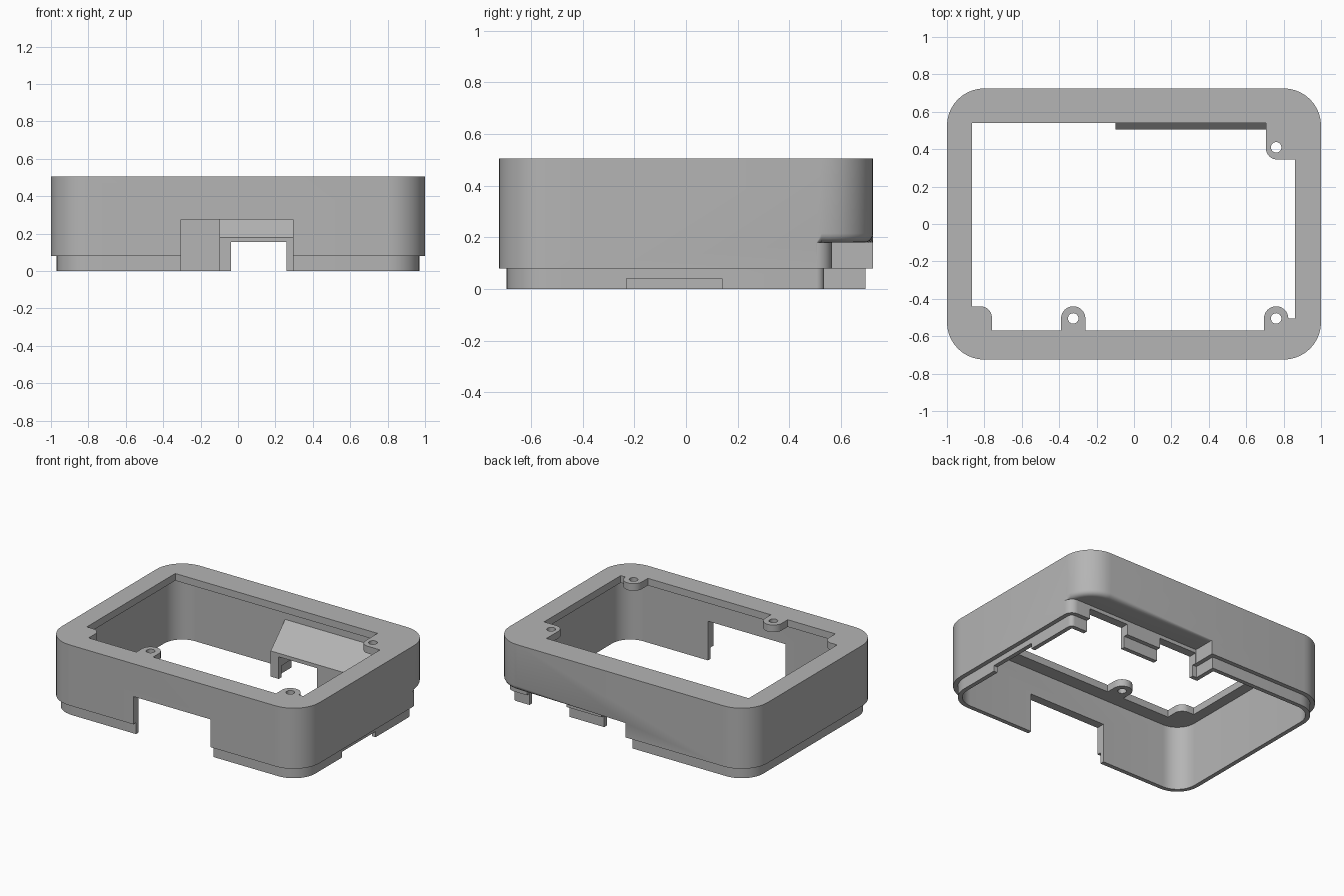
import bpy, bmesh, math
from mathutils import Vector

if "Cube" in bpy.data.objects:
    bpy.data.objects.remove(bpy.data.objects["Cube"], do_unlink=True)

grey = bpy.data.materials.new("plain grey plastic")
grey.use_nodes = True
colour = (0.46, 0.46, 0.46, 1)
grey.diffuse_color = colour
grey.node_tree.nodes["Principled BSDF"].inputs["Base Color"].default_value = colour


def extrude(name, points, low, high, axis="z"):
    """Closed prism from a 2D profile, along z (xy points) or x (yz points)."""
    place = (lambda a, b, h: (a, b, h)) if axis == "z" else (lambda a, b, h: (h, a, b))
    bm = bmesh.new()
    face = bm.faces.new([bm.verts.new(place(a, b, low)) for a, b in points])
    grown = bmesh.ops.extrude_face_region(bm, geom=[face])["geom"]
    shift = Vector(place(0, 0, high - low))
    bmesh.ops.translate(bm, verts=[v for v in grown if isinstance(v, bmesh.types.BMVert)], vec=shift)
    bmesh.ops.recalc_face_normals(bm, faces=bm.faces)
    mesh = bpy.data.meshes.new(name)
    bm.to_mesh(mesh)
    bm.free()
    mesh.materials.append(grey)
    obj = bpy.data.objects.new(name, mesh)
    bpy.context.collection.objects.link(obj)
    return obj


def arc(cx, cy, r, start, end, steps=10):
    return [(cx + r * math.cos(math.radians(start + (end - start) * i / steps)),
             cy + r * math.sin(math.radians(start + (end - start) * i / steps)))
            for i in range(steps + 1)]


def rounded(x0, x1, y0, y1, r):
    return (arc(x0 + r, y0 + r, r, 180, 270) + arc(x1 - r, y0 + r, r, 270, 360)
            + arc(x1 - r, y1 - r, r, 0, 90) + arc(x0 + r, y1 - r, r, 90, 180))


def box(name, x0, x1, y0, y1, z0, z1):
    return extrude(name, [(x0, y0), (x1, y0), (x1, y1), (x0, y1)], z0, z1)


def combine(target, other, operation="DIFFERENCE"):
    mod = target.modifiers.new("combine", "BOOLEAN")
    mod.operation, mod.solver, mod.object = operation, "EXACT", other
    bpy.context.view_layer.objects.active = target
    bpy.ops.object.modifier_apply(modifier=mod.name)
    bpy.data.objects.remove(other, do_unlink=True)


def case_outline(inset):
    return rounded(-1 + inset, 1 - inset, -0.725 + inset, 0.725 - inset, 0.2 - inset)


def recess(inset, top):
    """Space under the back corner, with a rounded inner turn."""
    y = 0.565 - inset
    turn = arc(0.94, 0.505, 0.06 - inset, 90, 0)
    left = -0.04 - inset
    points = [(left, 1.0), (left, y)] + turn + [(1.2, 0.505), (1.2, 1.0)]
    return extrude("recess_cutter", points, -0.1, top)


# Outer shell, with the back recess and its softened lower rim
case = extrude("case_shell", case_outline(0), 0.08, 0.505)
combine(case, recess(0, 0.18))
bm = bmesh.new()
bm.from_mesh(case.data)
bm.normal_update()
rim = [e for e in bm.edges if e.is_convex and all(abs(v.co.z - 0.18) < 0.001 for v in e.verts)
       and any(f.normal.z < -0.9 for f in e.link_faces)
       and any(abs(f.normal.z) < 0.1 for f in e.link_faces)]
bmesh.ops.bevel(bm, geom=rim, offset=0.035, segments=5, profile=0.5, affect="EDGES")
bm.to_mesh(case.data)
bm.free()

# Stepped lip around the base
lip = extrude("base_lip", case_outline(0.03), 0, 0.1)
combine(lip, recess(0.03, 0.3))
combine(case, lip, "UNION")

# Hollow interior, leaving a ramp above the recess
cavity = extrude("cavity", case_outline(0.06), -0.1, 0.455)
ramp = [(0.505, -0.2), (0.505, 0.18), (0.705, 0.38), (0.705, -0.2)]
combine(cavity, extrude("ramp", ramp, -0.1, 1.0, "x"))
combine(case, cavity)

# Top opening, leaving the screw bosses and corner tabs
opening = box("opening", -0.865, 0.86, -0.57, 0.54, 0.4, 0.6)
bosses = [(-0.325, -0.505), (0.76, -0.505)]
for x, y in bosses:
    slot = arc(x, y, 0.065, 0, 180, 20) + [(x - 0.065, -0.7), (x + 0.065, -0.7)]
    combine(opening, extrude("boss", slot, 0.3, 0.7))
combine(opening, box("front_block", 0.77, 1.0, -0.7, -0.505, 0.3, 0.7))
combine(opening, extrude("front_tab", rounded(-1.2, -0.76, -0.9, -0.44, 0.06), 0.3, 0.7))
combine(opening, extrude("back_tab", rounded(0.705, 1.2, 0.345, 0.9, 0.06), 0.3, 0.7))
combine(case, opening)
for x, y in bosses + [(0.76, 0.41)]:
    combine(case, extrude("screw_hole", arc(x, y, 0.028, 0, 345, 23), 0.4, 0.6))

# Front cable notch, side notch and the two back ports
combine(case, box("front_notch", -0.305, 0.295, -1, -0.6, -0.1, 0.275))
combine(case, box("side_notch", 0.85, 1.1, -0.23, 0.14, -0.1, 0.04))
for x0, x1 in [(-0.038, 0.26), (0.53, 0.84)]:
    combine(case, box("port", x0, x1, 0.45, 0.62, -0.1, 0.155))

# Smooth rounded corners, crisp edges
bpy.ops.object.select_all(action="DESELECT")
case.select_set(True)
bpy.context.view_layer.objects.active = case
bpy.ops.object.shade_smooth_by_angle(angle=math.radians(30))
